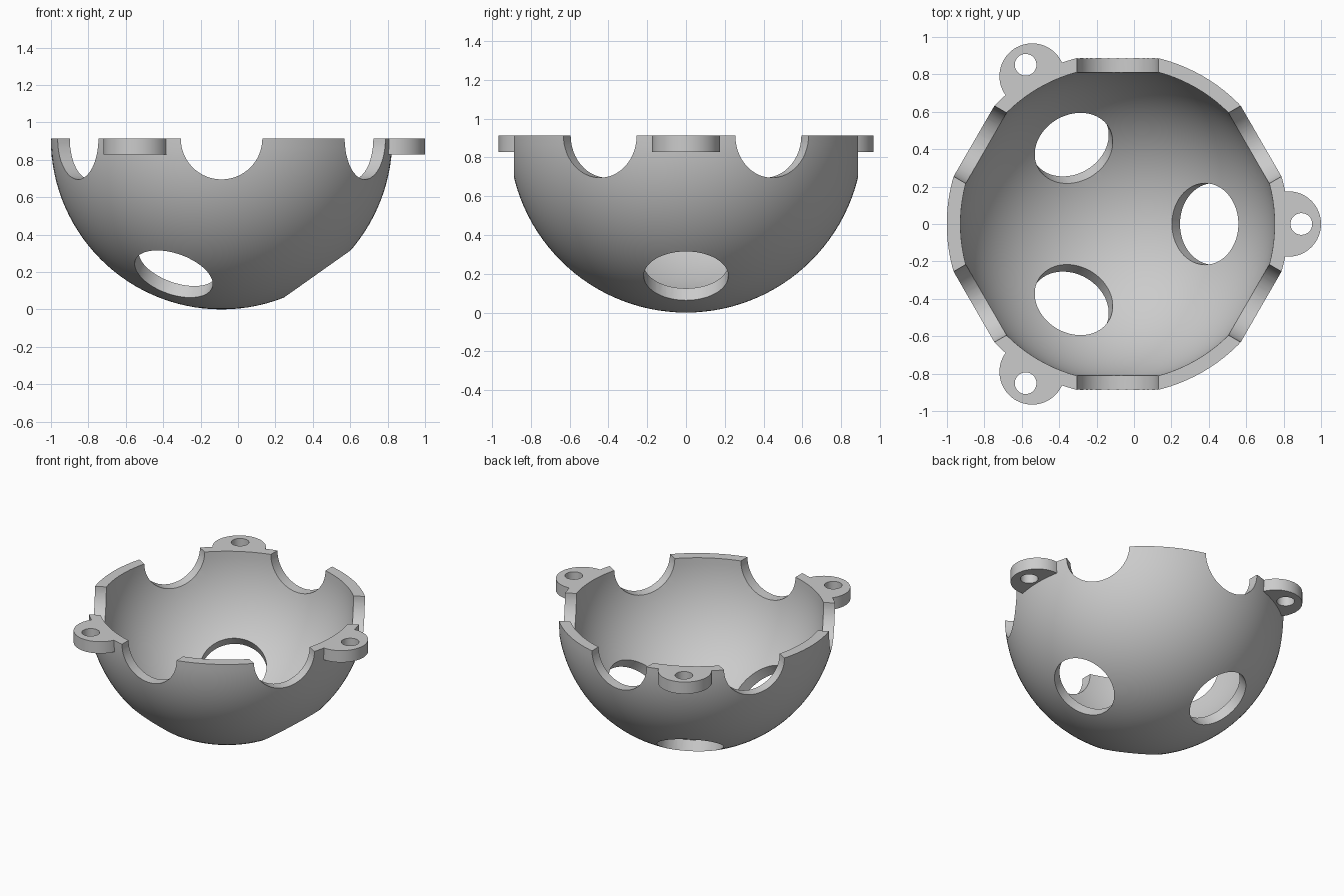
import bpy, bmesh, math
from mathutils import Vector, Matrix

if "Cube" in bpy.data.objects:
    bpy.data.objects.remove(bpy.data.objects["Cube"])

C = Vector((-0.088, 0, 0.913))      # sphere centre, on the rim plane
R_OUT, R_IN = 0.913, 0.840
R_HOLE = 0.218                      # big round openings
TAB_R, TAB_T = 0.175, 0.085
SCREW_R, SCREW_D = 0.058, 0.983
ELEV = math.atan(math.sqrt(2))      # downward tilt of the lower openings

grey = bpy.data.materials.new("plain grey")
grey.diffuse_color = (0.6, 0.6, 0.6, 1)
grey.use_nodes = True
grey.node_tree.nodes["Principled BSDF"].inputs["Base Color"].default_value = grey.diffuse_color


def make(name, bm):
    bmesh.ops.recalc_face_normals(bm, faces=bm.faces)
    me = bpy.data.meshes.new(name)
    bm.to_mesh(me)
    bm.free()
    me.materials.append(grey)
    ob = bpy.data.objects.new(name, me)
    bpy.context.collection.objects.link(ob)
    return ob


def sphere(name, r):
    bm = bmesh.new()
    bmesh.ops.create_uvsphere(bm, u_segments=120, v_segments=60, radius=r,
                              matrix=Matrix.Translation(C))
    return make(name, bm)


def cylinder(name, centre, axis, r, depth, seg=64):
    bm = bmesh.new()
    rot = axis.to_track_quat('Z', 'Y').to_matrix().to_4x4()
    bmesh.ops.create_cone(bm, cap_ends=True, segments=seg, radius1=r, radius2=r,
                          depth=depth, matrix=Matrix.Translation(centre) @ rot)
    return make(name, bm)


def direction(azimuth, down=0.0):
    a = math.radians(azimuth)
    return Vector((math.cos(a) * math.cos(down), math.sin(a) * math.cos(down), -math.sin(down)))


def combine(target, tool, op):
    m = target.modifiers.new(op, 'BOOLEAN')
    m.operation, m.object, m.solver = op, tool, 'EXACT'
    bpy.context.view_layer.objects.active = target
    bpy.ops.object.modifier_apply(modifier=m.name)
    bpy.data.objects.remove(tool)


UP = Vector((0, 0, 1))

# solid lower hemisphere
bowl = sphere("bowl", R_OUT)
bm = bmesh.new()
bm.from_mesh(bowl.data)
bmesh.ops.delete(bm, geom=[v for v in bm.verts if v.co.z > C.z + 0.001], context='VERTS')
bmesh.ops.holes_fill(bm, edges=[e for e in bm.edges if e.is_boundary], sides=0)
bmesh.ops.recalc_face_normals(bm, faces=bm.faces)
bm.to_mesh(bowl.data)
bm.free()

# mounting tabs, flush with the rim
for az in (0, 120, 240):
    p = C + direction(az) * R_OUT - UP * TAB_T / 2
    combine(bowl, cylinder("tab", p, UP, TAB_R, TAB_T), 'UNION')

# hollow inside
combine(bowl, sphere("hollow", R_IN), 'DIFFERENCE')

# screw holes and lower openings
for az in (0, 120, 240):
    combine(bowl, cylinder("screw_hole", C + direction(az) * SCREW_D, UP, SCREW_R, 0.5, 40),
            'DIFFERENCE')
    d = direction(az, ELEV)
    combine(bowl, cylinder("lower_opening", C + d * 0.8, d, R_HOLE, 0.6), 'DIFFERENCE')

# half-round rim notches
for az in range(30, 360, 60):
    d = direction(az)
    combine(bowl, cylinder("rim_notch", C + d * 0.8, d, R_HOLE, 0.6), 'DIFFERENCE')

bpy.ops.object.select_all(action='DESELECT')
bowl.select_set(True)
bpy.context.view_layer.objects.active = bowl
bpy.ops.object.shade_smooth_by_angle(angle=math.radians(30))
